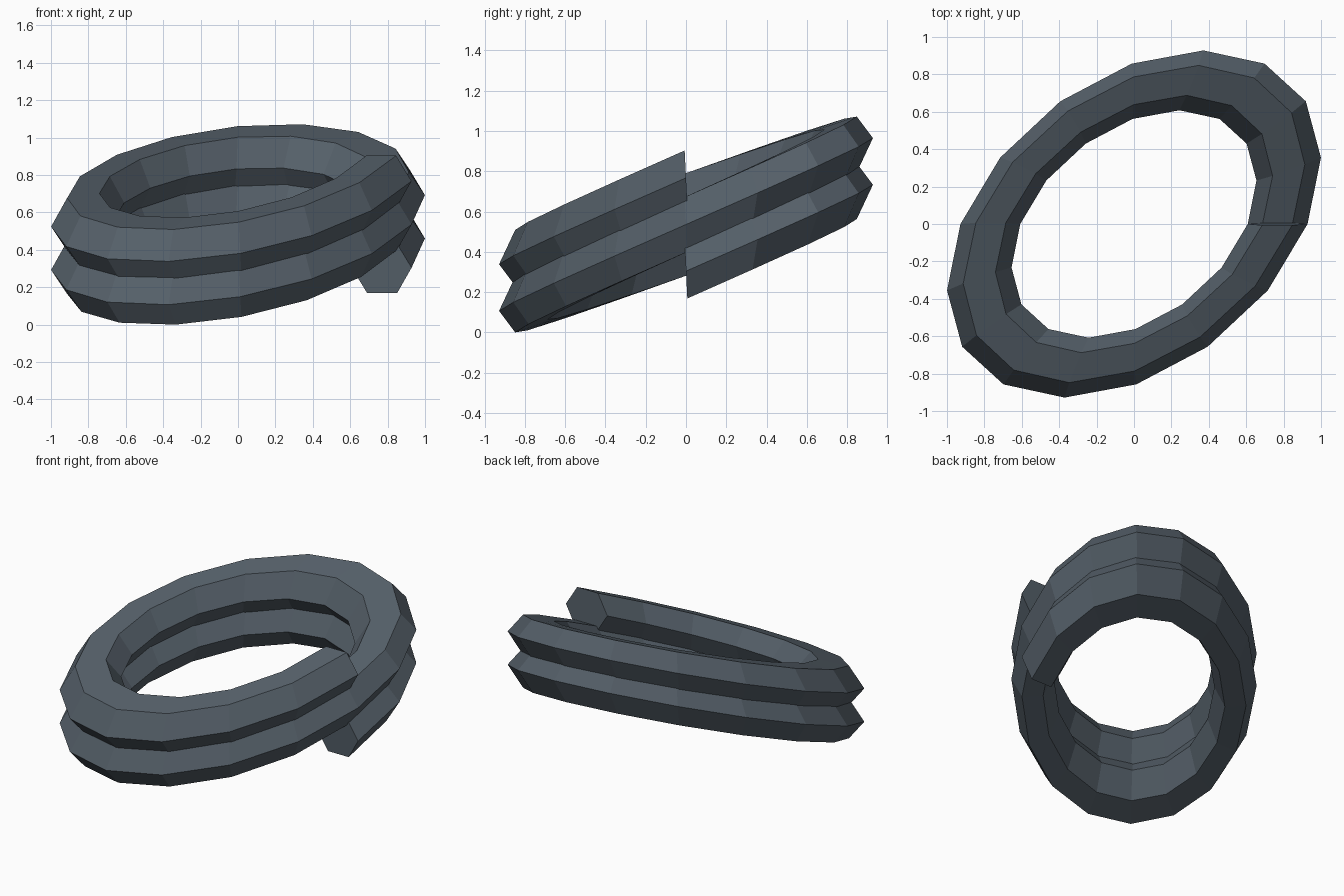
import bpy, bmesh, math
from mathutils import Matrix

if "Cube" in bpy.data.objects:
    bpy.data.objects.remove(bpy.data.objects["Cube"])

R, r = 0.768, 0.16        # coil radius, hexagonal wire radius
PITCH, TURNS, SEG = 0.2315, 2, 16
SHEAR = 0.4               # lean of the whole coil along y
lead = PITCH / (2 * math.pi * R)

bm = bmesh.new()

# Hexagonal wire sections, square to the helix
rings = []
for i in range(TURNS * SEG + 1):
    t = 2 * math.pi * i / SEG
    c, s = math.cos(t), math.sin(t)
    ring = []
    for k in range(6):
        a = math.pi * k / 3
        rad, dz = R + r * math.cos(a), r * math.sin(a)
        tan = -dz * lead
        ring.append(bm.verts.new((rad * c - tan * s, rad * s + tan * c,
                                  dz + PITCH * i / SEG)))
    rings.append(ring)

# Skin between sections and closed ends
for p, q in zip(rings, rings[1:]):
    for k in range(6):
        n = (k + 1) % 6
        bm.faces.new((p[k], q[k], q[n], p[n]))
bm.faces.new(rings[0])
bm.faces.new(rings[-1])
bmesh.ops.recalc_face_normals(bm, faces=bm.faces[:])

# Lean the coil sideways and upwards, then stand it on the floor
lean = Matrix(((1, SHEAR, 0, 0), (0, 1, 0, 0), (0, SHEAR, 1, 0), (0, 0, 0, 1)))
bm.transform(lean)
low = min(v.co.z for v in bm.verts)
bm.transform(Matrix.Translation((0, 0, -low)))

mesh = bpy.data.meshes.new("coil")
bm.to_mesh(mesh)
bm.free()
coil = bpy.data.objects.new("coil", mesh)
bpy.context.collection.objects.link(coil)

# Dark slate metal
mat = bpy.data.materials.new("dark_slate")
mat.diffuse_color = (0.09, 0.115, 0.14, 1)
mat.use_nodes = True
mat.node_tree.nodes["Principled BSDF"].inputs["Base Color"].default_value = mat.diffuse_color
mesh.materials.append(mat)
